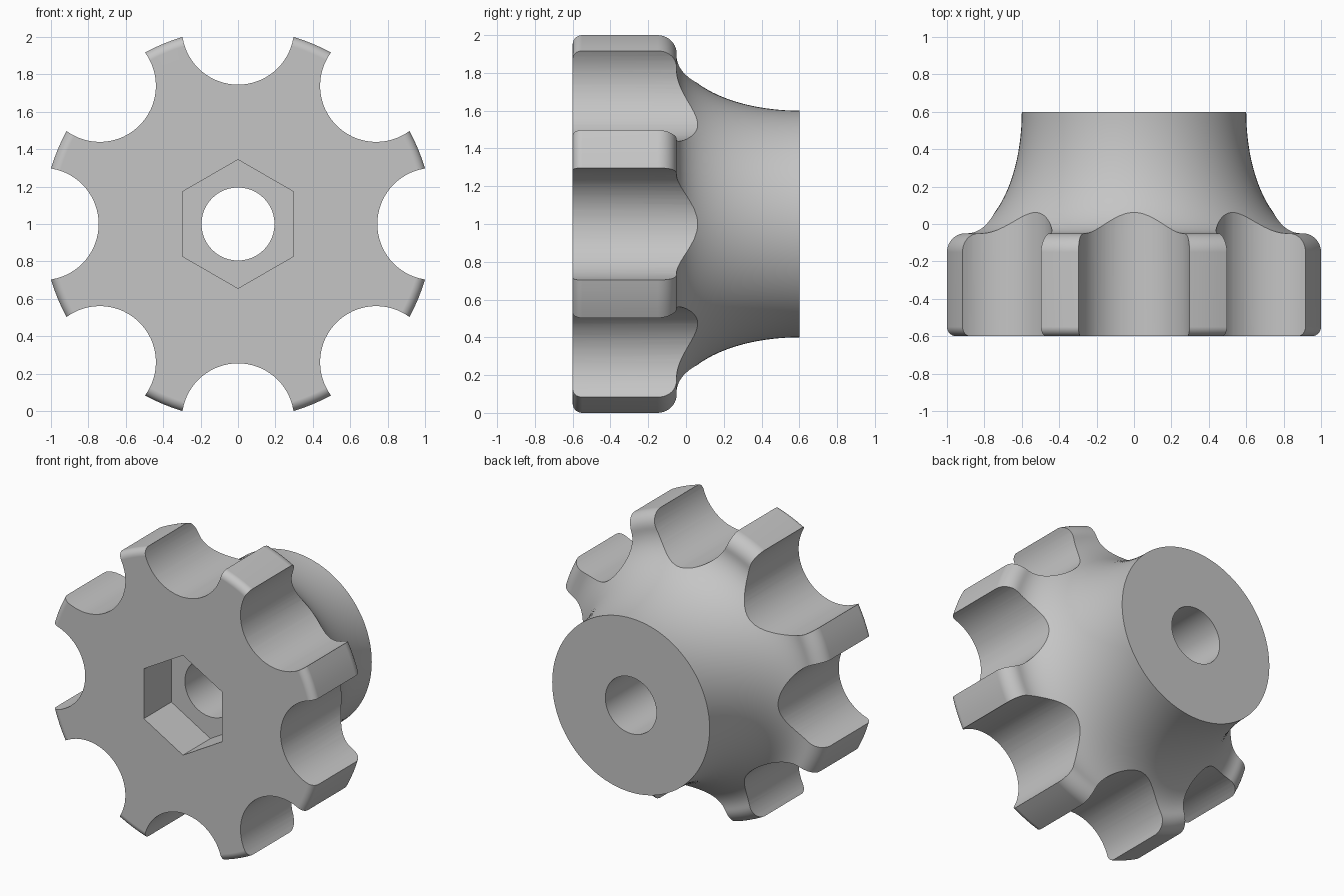
import bpy, bmesh
from math import sin, cos, pi, radians
from mathutils import Matrix, Vector

cube = bpy.data.objects.get("Cube")
if cube:
    bpy.data.objects.remove(cube, do_unlink=True)

AXIS = Vector((0, 0, 1))          # the knob turns about y through this point
RIM, BORE, LOBES = 1.043, 0.195, 8

grey = bpy.data.materials.new("mid_grey")
grey.use_nodes = True
colour = (0.56, 0.56, 0.56, 1)
grey.diffuse_color = colour
grey.node_tree.nodes["Principled BSDF"].inputs["Base Color"].default_value = colour


def make_object(name, bm):
    mesh = bpy.data.meshes.new(name)
    bmesh.ops.recalc_face_normals(bm, faces=bm.faces)
    bm.to_mesh(mesh)
    bm.free()
    mesh.materials.append(grey)
    obj = bpy.data.objects.new(name, mesh)
    bpy.context.collection.objects.link(obj)
    return obj


def arc(r, y, a, b, start, end, steps):
    """Elliptical arc as (radius, y) pairs."""
    angles = [radians(start + (end - start) * i / steps) for i in range(steps + 1)]
    return [(r + a * cos(t), y + b * sin(t)) for t in angles]


def add_prism(bm, x, z, radius, sides, front, back):
    """Prism along y."""
    place = Matrix.Translation((x, (front + back) / 2, z)) @ Matrix.Rotation(pi / 2, 4, 'X')
    bmesh.ops.create_cone(bm, cap_ends=True, segments=sides, radius1=radius,
                          radius2=radius, depth=back - front, matrix=place)


# Turned body: bored ring with rounded rim and a flared neck
profile = [(BORE, -0.6)]
profile += arc(RIM - 0.05, -0.55, 0.05, 0.05, -90, 0, 8)
profile += arc(RIM - 0.1, -0.15, 0.1, 0.1, 0, 90, 10)
profile += arc(0.93, 0.6, 0.33, 0.65, 270, 180, 28)
profile += [(BORE, 0.6)]

bm = bmesh.new()
verts = [bm.verts.new((r, y, AXIS.z)) for r, y in profile]
edges = [bm.edges.new((v, verts[(i + 1) % len(verts)])) for i, v in enumerate(verts)]
bmesh.ops.spin(bm, geom=verts + edges, cent=AXIS, axis=(0, 1, 0),
               angle=2 * pi, steps=128)
bmesh.ops.remove_doubles(bm, verts=bm.verts, dist=0.0001)
knob = make_object("knob", bm)

# Finger scallops around the rim
bm = bmesh.new()
for i in range(LOBES):
    a = 2 * pi * i / LOBES
    add_prism(bm, 1.045 * cos(a), AXIS.z + 1.045 * sin(a), 0.3, 72, -0.8, 0.8)
scallops = make_object("scallop_cutter", bm)

# Hexagonal nut pocket in the front
bm = bmesh.new()
add_prism(bm, 0, AXIS.z, 0.344, 6, -0.8, -0.3)
pocket = make_object("nut_pocket_cutter", bm)

bpy.ops.object.select_all(action='DESELECT')
knob.select_set(True)
bpy.context.view_layer.objects.active = knob
for cutter in (scallops, pocket):
    cut = knob.modifiers.new(cutter.name, 'BOOLEAN')
    cut.operation = 'DIFFERENCE'
    cut.solver = 'EXACT'
    cut.object = cutter
    bpy.ops.object.modifier_apply(modifier=cut.name)
    bpy.data.objects.remove(cutter, do_unlink=True)

# Smooth curves, crisp cut edges, flat end faces
bpy.ops.object.shade_smooth_by_angle(angle=radians(25))
weighted = knob.modifiers.new("weighted_normals", 'WEIGHTED_NORMAL')
weighted.keep_sharp = True
